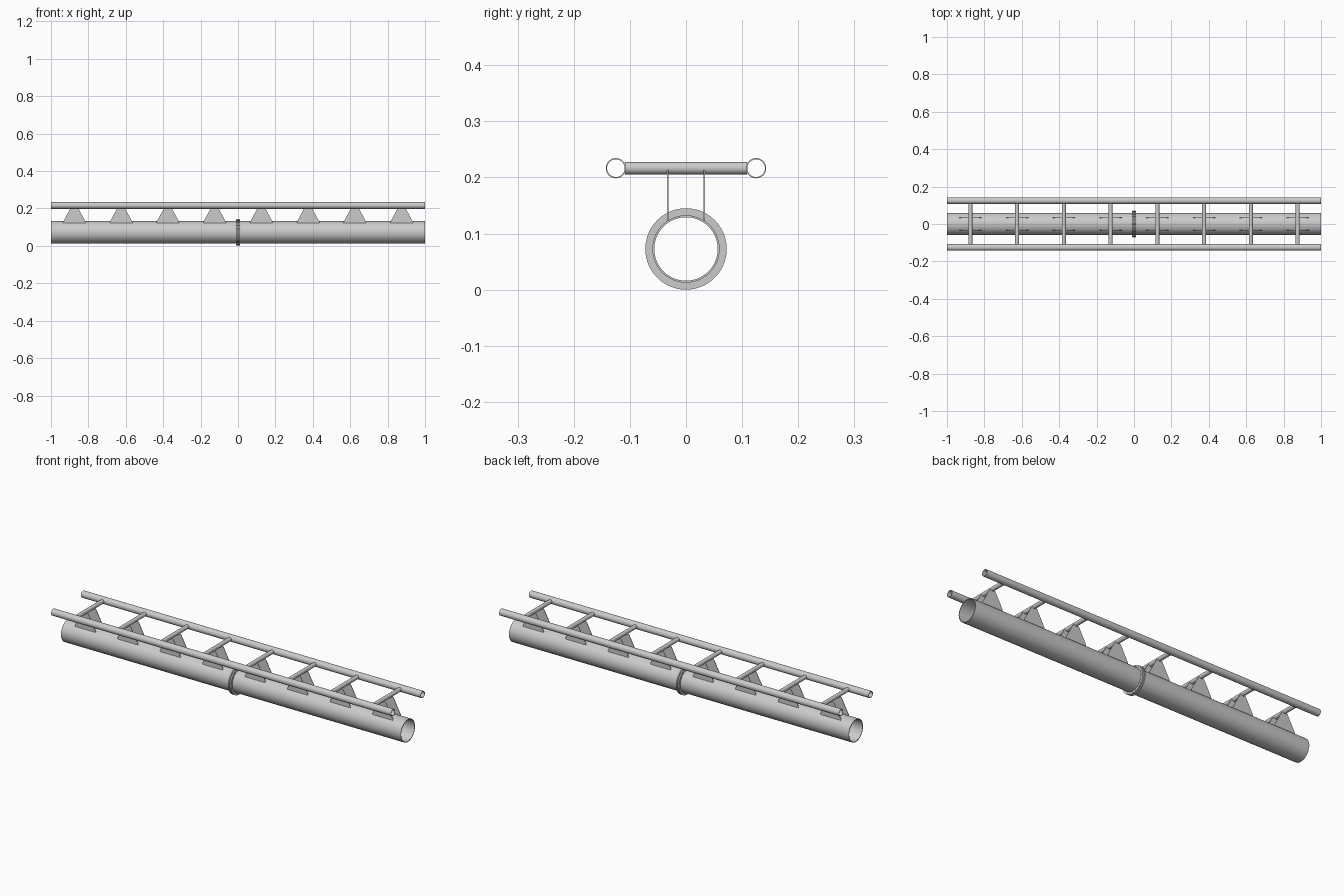
import bpy, bmesh, math
from mathutils import Matrix

if "Cube" in bpy.data.objects:
    bpy.data.objects.remove(bpy.data.objects["Cube"])

PIPE_Z, RAIL_Z, RAIL_Y = 0.0725, 0.2165, 0.125


def finish(bm, name, smooth=True):
    bmesh.ops.recalc_face_normals(bm, faces=bm.faces)
    me = bpy.data.meshes.new(name)
    bm.to_mesh(me)
    bm.free()
    ob = bpy.data.objects.new(name, me)
    bpy.context.collection.objects.link(ob)
    if smooth:
        bpy.context.view_layer.objects.active = ob
        ob.select_set(True)
        bpy.ops.object.shade_smooth_by_angle(angle=math.radians(35))
        ob.select_set(False)
    return ob


def tube(name, x0, x1, y, z, ro, ri, n=64):
    # hollow tube along x: a rectangular section swept around the axis
    bm = bmesh.new()
    rings = []
    for x, r in ((x0, ro), (x1, ro), (x1, ri), (x0, ri)):
        rings.append([bm.verts.new((x, y + r * math.sin(2 * math.pi * i / n),
                                    z + r * math.cos(2 * math.pi * i / n))) for i in range(n)])
    for k in range(4):
        a, b = rings[k], rings[(k + 1) % 4]
        for i in range(n):
            j = (i + 1) % n
            bm.faces.new((a[i], a[j], b[j], b[i]))
    return finish(bm, name)


def rod(bm, r, length, matrix, n):
    bmesh.ops.create_cone(bm, cap_ends=True, segments=n, radius1=r, radius2=r,
                          depth=length, matrix=matrix)


# main pipe halves with bolted joint flanges, and top rails
for s, side in ((-1, "left"), (1, "right")):
    tube("main_pipe_" + side, 0, s, 0, PIPE_Z, 0.06, 0.0565, 96)
    tube("flange_" + side, s * 0.002, s * 0.0085, 0, PIPE_Z, 0.0725, 0.059, 96)
for s, side in ((-1, "front"), (1, "back")):
    tube("rail_" + side, -1, 1, s * RAIL_Y, RAIL_Z, 0.018, 0.0157)

# flange bolts: shank plus hex heads on both faces
bm = bmesh.new()
along_x = Matrix.Rotation(math.pi / 2, 4, 'Y')
for i in range(20):
    a = 2 * math.pi * i / 20
    place = Matrix.Translation((0, 0.0665 * math.sin(a), PIPE_Z + 0.0665 * math.cos(a)))
    rod(bm, 0.0018, 0.021, place @ along_x, 12)
finish(bm, "flange_bolts")

# rungs between the rails, each carried by two gusset plates on the pipe
along_y = Matrix.Rotation(math.pi / 2, 4, 'X')
for k in range(8):
    x = -0.875 + 0.25 * k
    bm = bmesh.new()
    rod(bm, 0.011, 0.218, Matrix.Translation((x, 0, RAIL_Z)) @ along_y, 32)
    finish(bm, f"rung_{k + 1}")
    for s, side in ((-1, "front"), (1, "back")):
        bm = bmesh.new()
        outline = [(-0.06, 0.122), (0.06, 0.122), (0.06, 0.128),
                   (0.018, 0.207), (0.010, 0.214), (-0.010, 0.214), (-0.018, 0.207), (-0.06, 0.128)]
        f = bm.faces.new([bm.verts.new((x + px, s * 0.0325 - 0.0013, pz)) for px, pz in outline])
        ext = bmesh.ops.extrude_face_region(bm, geom=[f])
        bmesh.ops.translate(bm, vec=(0, 0.0026, 0),
                            verts=[v for v in ext["geom"] if isinstance(v, bmesh.types.BMVert)])
        finish(bm, f"gusset_{side}_{k + 1}", smooth=False)
